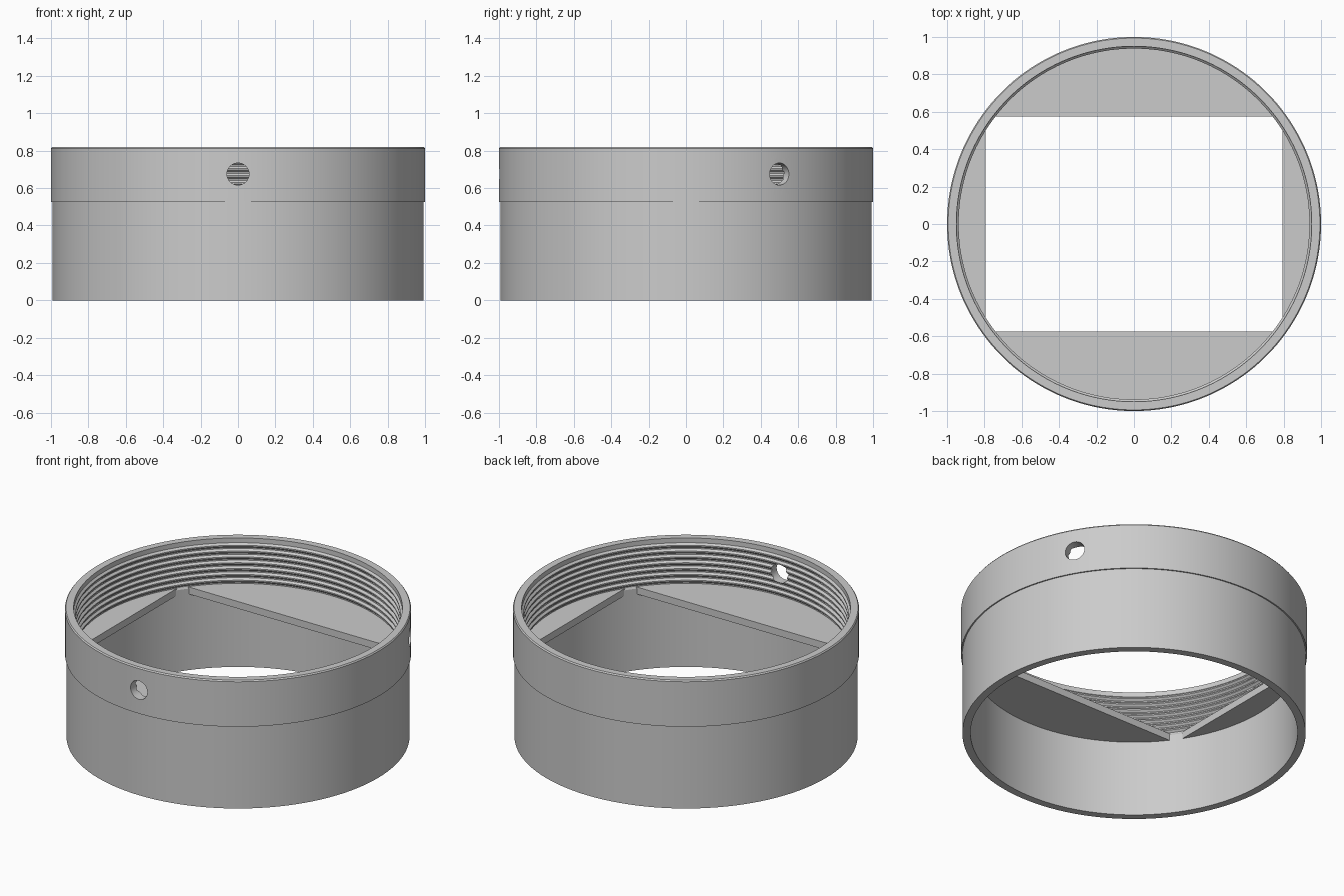
import bpy, bmesh, math
from mathutils import Matrix

cube = bpy.data.objects.get("Cube")
if cube:
    bpy.data.objects.remove(cube, do_unlink=True)

SEGMENTS = 180
BORE, PLATE_TOP, PLATE_THICK = 0.945, 0.53, 0.045

grey = bpy.data.materials.new("light grey")
grey.use_nodes = True
colour = (0.6, 0.6, 0.6, 1)
grey.diffuse_color = colour
grey.node_tree.nodes["Principled BSDF"].inputs["Base Color"].default_value = colour


def make_object(name, bm):
    bmesh.ops.recalc_face_normals(bm, faces=bm.faces)
    mesh = bpy.data.meshes.new(name)
    bm.to_mesh(mesh)
    bm.free()
    mesh.materials.append(grey)
    obj = bpy.data.objects.new(name, mesh)
    bpy.context.collection.objects.link(obj)
    return obj


def activate(obj):
    bpy.ops.object.select_all(action='DESELECT')
    obj.select_set(True)
    bpy.context.view_layer.objects.active = obj


def lathe(name, profile):
    """Turn a closed (radius, height) profile about the z axis."""
    bm = bmesh.new()
    rings = []
    for i in range(SEGMENTS):
        a = math.tau * i / SEGMENTS
        rings.append([bm.verts.new((r * math.cos(a), r * math.sin(a), z))
                      for r, z in profile])
    n = len(profile)
    for i in range(SEGMENTS):
        here, after = rings[i], rings[(i + 1) % SEGMENTS]
        for j in range(n):
            k = (j + 1) % n
            bm.faces.new((here[j], after[j], after[k], here[k]))
    return make_object(name, bm)


def mask_plate(name, chord, angle):
    """Flat circular segment lying beyond a straight chord."""
    radius = 0.962
    half = math.acos(chord / radius)
    bm = bmesh.new()
    steps = 48
    arc = [angle - half + 2 * half * i / steps for i in range(steps + 1)]
    verts = [bm.verts.new((radius * math.cos(a), radius * math.sin(a),
                           PLATE_TOP - PLATE_THICK)) for a in arc]
    face = bm.faces.new(verts)
    out = bmesh.ops.extrude_face_region(bm, geom=[face])
    top = [v for v in out["geom"] if isinstance(v, bmesh.types.BMVert)]
    bmesh.ops.translate(bm, verts=top, vec=(0, 0, PLATE_THICK))
    return make_object(name, bm)


# Body: stepped outer wall, small rim bevels and an inner thread
profile = [(BORE, 0), (0.992, 0), (0.992, 0.525), (1, 0.525), (1, 0.812),
           (0.994, 0.82), (0.95, 0.82), (0.95, 0.79)]
threads = 7
pitch = (0.79 - PLATE_TOP) / threads
for i in range(threads):
    z = 0.79 - i * pitch
    profile += [(0.938, z - 0.3 * pitch), (0.938, z - 0.5 * pitch),
                (0.95, z - 0.8 * pitch), (0.95, z - pitch)]
profile.append((BORE, PLATE_TOP - 0.01))
body = lathe("threaded_ring", profile)

# Two radial screw holes through the upper wall
for degrees in (-90, 30):
    bm = bmesh.new()
    a = math.radians(degrees)
    place = (Matrix.Translation((math.cos(a), math.sin(a), 0.675))
             @ Matrix.Rotation(a, 4, 'Z') @ Matrix.Rotation(math.pi / 2, 4, 'Y'))
    bmesh.ops.create_cone(bm, cap_ends=True, segments=40, radius1=0.059,
                          radius2=0.059, depth=0.3, matrix=place)
    cutter = make_object("hole_cutter", bm)
    cutter.hide_render = True
    cut = body.modifiers.new("screw_hole", 'BOOLEAN')
    cut.operation = 'DIFFERENCE'
    cut.solver = 'EXACT'
    cut.object = cutter
    activate(body)
    bpy.ops.object.modifier_apply(modifier=cut.name)
    bpy.data.objects.remove(cutter, do_unlink=True)

activate(body)
bpy.ops.object.shade_smooth_by_angle(angle=math.radians(25))

# Four plates framing the rectangular opening
for name, chord, degrees in (("left_plate", 0.795, 0), ("back_plate", 0.575, 90),
                             ("right_plate", 0.795, 180), ("front_plate", 0.575, 270)):
    mask_plate(name, chord, math.radians(degrees))
